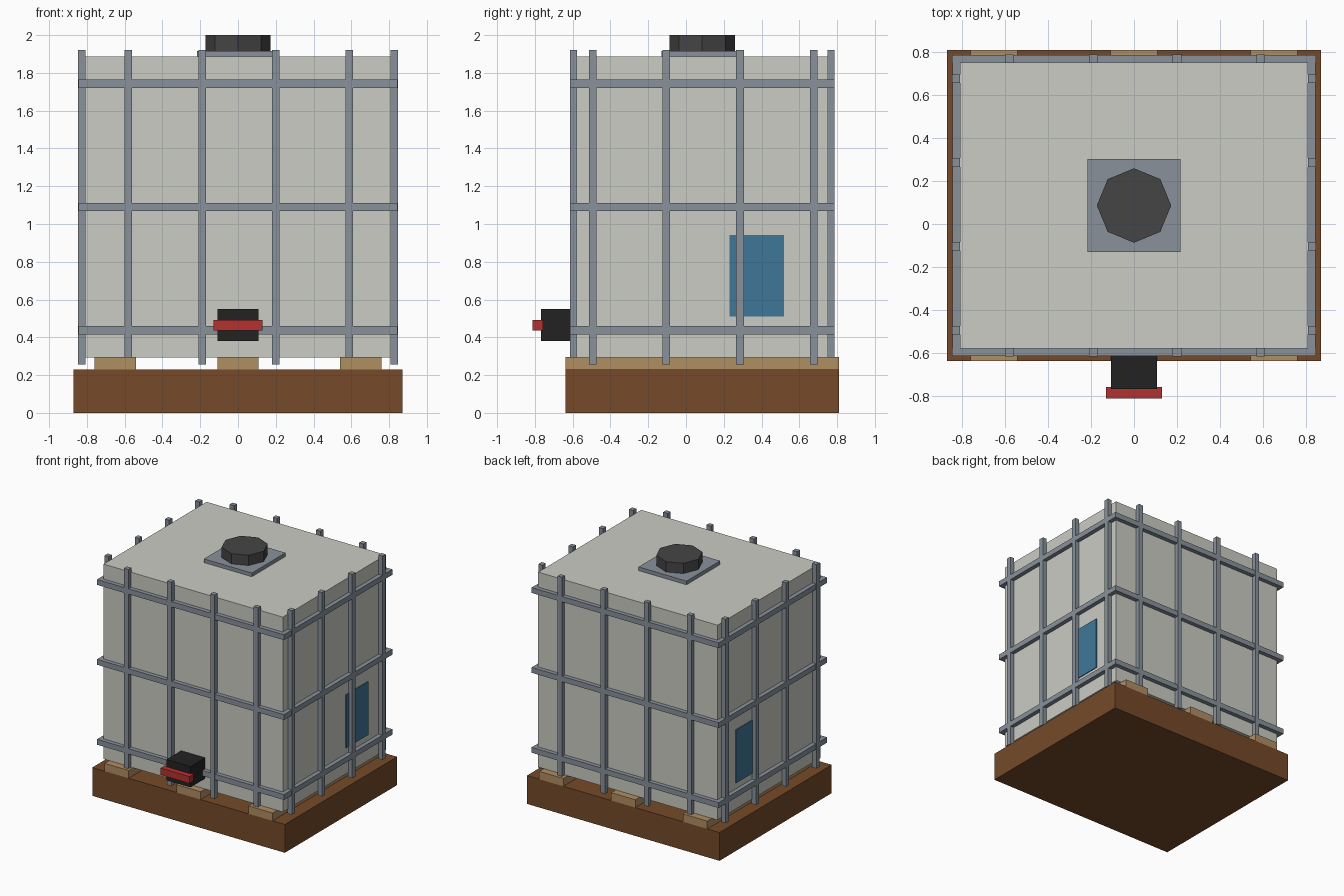
import bpy, bmesh, math
from mathutils import Matrix, Vector

if "Cube" in bpy.data.objects:
    bpy.data.objects.remove(bpy.data.objects["Cube"])

YC = 0.086  # centre of the tank and pallet in y


def material(name, hex_code):
    srgb = [int(hex_code[i:i + 2], 16) / 255 for i in (0, 2, 4)]
    m = bpy.data.materials.new(name)
    m.diffuse_color = [((c + 0.055) / 1.055) ** 2.4 for c in srgb] + [1]
    m.use_nodes = True
    m.node_tree.nodes["Principled BSDF"].inputs["Base Color"].default_value = m.diffuse_color
    return m


BROWN = material("dark_wood", "754a29")
TAN = material("light_wood", "b08e62")
WHITE = material("plastic", "cbccc4")
STEEL = material("steel", "88919a")
BLUE = material("blue", "3f7799")
BLACK = material("black", "222222")
DARK = material("dark_grey", "454545")
RED = material("red", "b5322e")


def finish(name, bm, mat):
    mesh = bpy.data.meshes.new(name)
    bm.to_mesh(mesh)
    bm.free()
    mesh.materials.append(mat)
    ob = bpy.data.objects.new(name, mesh)
    bpy.context.collection.objects.link(ob)
    return ob


def box(name, x, y, z, mat):
    """Box from (min, max) ranges."""
    lo, hi = Vector((x[0], y[0], z[0])), Vector((x[1], y[1], z[1]))
    bm = bmesh.new()
    bmesh.ops.create_cube(bm, size=1, matrix=Matrix.Translation((lo + hi) / 2)
                          @ Matrix.Diagonal((*(hi - lo), 1)))
    return finish(name, bm, mat)


def around(c, half):
    return (c - half, c + half)


# pallet and slats
box("pallet", around(0, 0.87), around(YC, 0.724), (0, 0.231), BROWN)
for x in (-0.65, 0, 0.65):
    box("pallet_slat", around(x, 0.109), around(YC, 0.724), (0.231, 0.295), TAN)

# tank body
box("tank", around(0, 0.81), around(YC, 0.665), (0.294, 1.886), WHITE)

# cage: upright posts on all four sides, then horizontal rails
for side in (-1, 1):
    for p in (-0.58, -0.19, 0.2, 0.59):
        box("cage_post", around(p, 0.02), around(YC + side * 0.682, 0.019),
            (0.257, 1.922), STEEL)
        box("cage_post", around(side * 0.827, 0.019), around(YC + p, 0.02),
            (0.257, 1.922), STEEL)
    for z in (0.437, 1.09, 1.742):
        box("cage_rail", around(0, 0.845), around(YC + side * 0.682, 0.0175),
            around(z, 0.022), STEEL)
        box("cage_rail", around(side * 0.827, 0.0175), around(YC, 0.6995),
            around(z, 0.022), STEEL)
    # label plate on each flank
    box("label_plate", around(side * 0.812, 0.005), (0.231, 0.519), (0.509, 0.943), BLUE)

# filler plate and octagonal cap
box("filler_plate", around(0, 0.217), around(YC, 0.217), (1.88, 1.916), STEEL)
bm = bmesh.new()
bmesh.ops.create_cone(bm, cap_ends=True, segments=8, radius1=0.173, radius2=0.173,
                      depth=0.085, matrix=Matrix.Translation((0, YC, 1.9575)))
finish("filler_cap", bm, DARK)

# outlet valve and handle
box("valve", around(0, 0.108), (-0.768, -0.575), (0.38, 0.55), BLACK)
box("valve_handle", around(0, 0.13), (-0.812, -0.757), (0.435, 0.491), RED)
